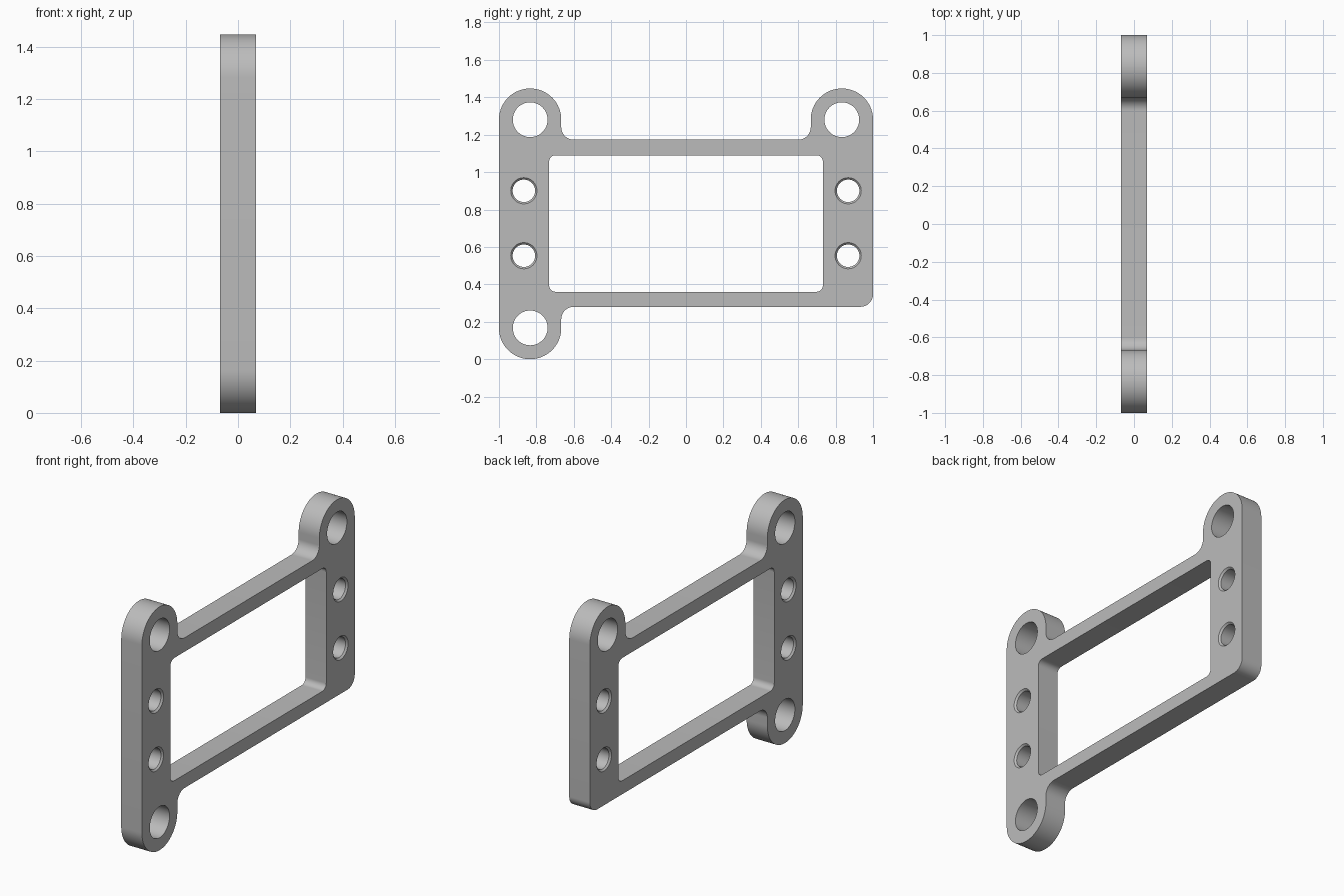
import bpy
import bmesh
from math import cos, sin, pi
from mathutils import Vector

HALF = 0.068      # half the plate thickness
LUG = 0.166       # radius of the rounded lugs
FILLET = 0.067
CHAMFER = 0.01

if "Cube" in bpy.data.objects:
    bpy.data.objects.remove(bpy.data.objects["Cube"])

grey = bpy.data.materials.new("plain grey")
grey.use_nodes = True
grey.diffuse_color = (0.5, 0.5, 0.5, 1)
grey.node_tree.nodes["Principled BSDF"].inputs["Base Color"].default_value = (0.5, 0.5, 0.5, 1)


def rounded(corners, steps=20):
    """Outline in (y, z) from right-angled corners, each with its own radius."""
    points = []
    for i, (y, z, r) in enumerate(corners):
        p = Vector((y, z))
        u = (Vector(corners[i - 1][:2]) - p).normalized()
        v = (Vector(corners[(i + 1) % len(corners)][:2]) - p).normalized()
        centre = p + (u + v) * r
        for k in range(steps + 1):
            t = pi / 2 * k / steps
            points.append(centre - r * (v * cos(t) + u * sin(t)))
    return points


def circle(y, z, r, steps=64):
    return [Vector((y + r * cos(2 * pi * k / steps), z + r * sin(2 * pi * k / steps)))
            for k in range(steps)]


bm = bmesh.new()
rims = {-HALF: [], HALF: []}   # edges that bound the two flat faces


def wall(sections):
    """Wall through matching outlines (x, points), from one flat face to the other."""
    rings = [[bm.verts.new((x, p.x, p.y)) for p in pts] for x, pts in sections]
    for a, b in zip(rings, rings[1:]):
        for i in range(len(a)):
            bm.faces.new((a[i - 1], a[i], b[i], b[i - 1]))
    for x, ring in ((-HALF, rings[0]), (HALF, rings[-1])):
        rims[x] += [bm.edges.get((ring[i - 1], ring[i])) for i in range(len(ring))]


def straight_wall(points):
    wall([(-HALF, points), (HALF, points)])


# Plate outline with three lugs and one plain rounded corner
TOP, RAIL_TOP, RAIL_BOTTOM, INNER = 1.447, 1.173, 0.28, 0.667
straight_wall(rounded([
    (-1, 0, LUG), (-INNER, 0, LUG), (-INNER, RAIL_BOTTOM, FILLET),
    (1, RAIL_BOTTOM, FILLET), (1, TOP, LUG), (INNER, TOP, LUG),
    (INNER, RAIL_TOP, FILLET), (-INNER, RAIL_TOP, FILLET),
    (-INNER, TOP, LUG), (-1, TOP, LUG)]))

# Central window
straight_wall(rounded([(-0.732, 0.36, 0.035), (0.732, 0.36, 0.035),
                       (0.732, 1.09, 0.035), (-0.732, 1.09, 0.035)], 10))

# Large lug holes
for y, z in ((-0.833, 0.167), (-0.833, 1.28), (0.833, 1.28)):
    straight_wall(circle(y, z, 0.093))

# Small holes, chamfered on both faces
for y in (-0.867, 0.867):
    for z in (0.553, 0.9):
        wide, narrow = circle(y, z, 0.06 + CHAMFER), circle(y, z, 0.06)
        wall([(-HALF, wide), (CHAMFER - HALF, narrow),
              (HALF - CHAMFER, narrow), (HALF, wide)])

# Flat faces of the plate, leaving the openings free
for x, edges in rims.items():
    bmesh.ops.triangle_fill(bm, edges=edges, use_beauty=True, normal=(x / HALF, 0, 0))
bmesh.ops.recalc_face_normals(bm, faces=bm.faces)

mesh = bpy.data.meshes.new("mounting_frame")
bm.to_mesh(mesh)
bm.free()
mesh.materials.append(grey)
frame = bpy.data.objects.new("mounting_frame", mesh)
bpy.context.collection.objects.link(frame)

bpy.ops.object.select_all(action='DESELECT')
frame.select_set(True)
bpy.context.view_layer.objects.active = frame
bpy.ops.object.shade_smooth_by_angle(angle=pi / 6)
